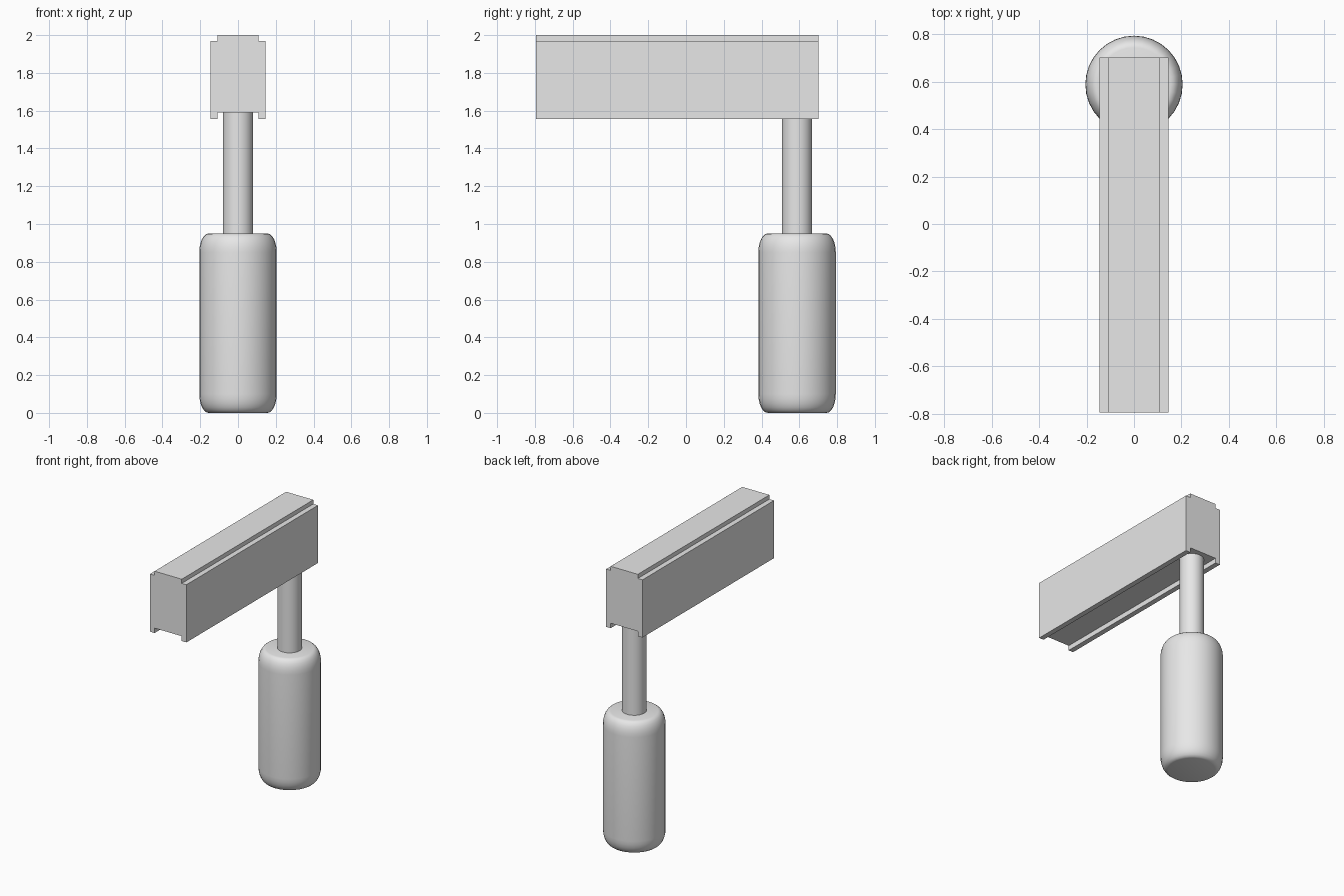
import bpy, bmesh, math

cube = bpy.data.objects.get("Cube")
if cube:
    bpy.data.objects.remove(cube, do_unlink=True)

grey = bpy.data.materials.new("light_grey")
grey.use_nodes = True
colour = (0.8, 0.8, 0.8, 1)
grey.diffuse_color = colour
grey.node_tree.nodes["Principled BSDF"].inputs["Base Color"].default_value = colour

POST_Y = 0.588


def finish(name, bm, smooth=False):
    bmesh.ops.recalc_face_normals(bm, faces=bm.faces)
    mesh = bpy.data.meshes.new(name)
    bm.to_mesh(mesh)
    bm.free()
    mesh.materials.append(grey)
    obj = bpy.data.objects.new(name, mesh)
    bpy.context.collection.objects.link(obj)
    if smooth:
        bpy.ops.object.select_all(action='DESELECT')
        obj.select_set(True)
        bpy.context.view_layer.objects.active = obj
        bpy.ops.object.shade_smooth_by_angle(angle=math.radians(30))
    return obj


def lathe(name, profile, segments=32):
    """Closed solid of revolution from (radius, height) points."""
    bm = bmesh.new()
    rings = []
    for r, z in profile:
        angles = [math.tau * i / segments for i in range(segments)]
        rings.append([bm.verts.new((r * math.cos(a), POST_Y + r * math.sin(a), z))
                      for a in angles])
    for low, high in zip(rings, rings[1:]):
        for i in range(segments):
            j = (i + 1) % segments
            bm.faces.new((low[i], low[j], high[j], high[i]))
    bm.faces.new(rings[0][::-1])
    bm.faces.new(rings[-1])
    return finish(name, bm, smooth=True)


# Handle: cylinder with elliptical rounded rims
R, TOP, RIM_W, RIM_H, STEPS = 0.205, 0.95, 0.05, 0.1, 6
rim = []
for k in range(STEPS + 1):
    a = math.pi / 2 * k / STEPS
    rim.append((R - RIM_W + RIM_W * math.sin(a), RIM_H * (1 - math.cos(a))))
lathe("handle", rim + [(r, TOP - z) for r, z in reversed(rim)])

# Shaft between handle and head
lathe("shaft", [(0.08, 0.94), (0.08, 1.595)])

# Head: stepped bar, raised on top and channelled underneath
half = [(0.108, 1.59), (0.108, 1.555), (0.145, 1.555),
        (0.145, 1.97), (0.108, 1.97), (0.108, 2.0)]
outline = half + [(-x, z) for x, z in reversed(half)]
bm = bmesh.new()
front = bm.faces.new([bm.verts.new((x, -0.794, z)) for x, z in outline])
back = bmesh.ops.extrude_face_region(bm, geom=[front], use_keep_orig=True)
moved = [v for v in back["geom"] if isinstance(v, bmesh.types.BMVert)]
bmesh.ops.translate(bm, vec=(0, 1.496, 0), verts=moved)
finish("head", bm)
